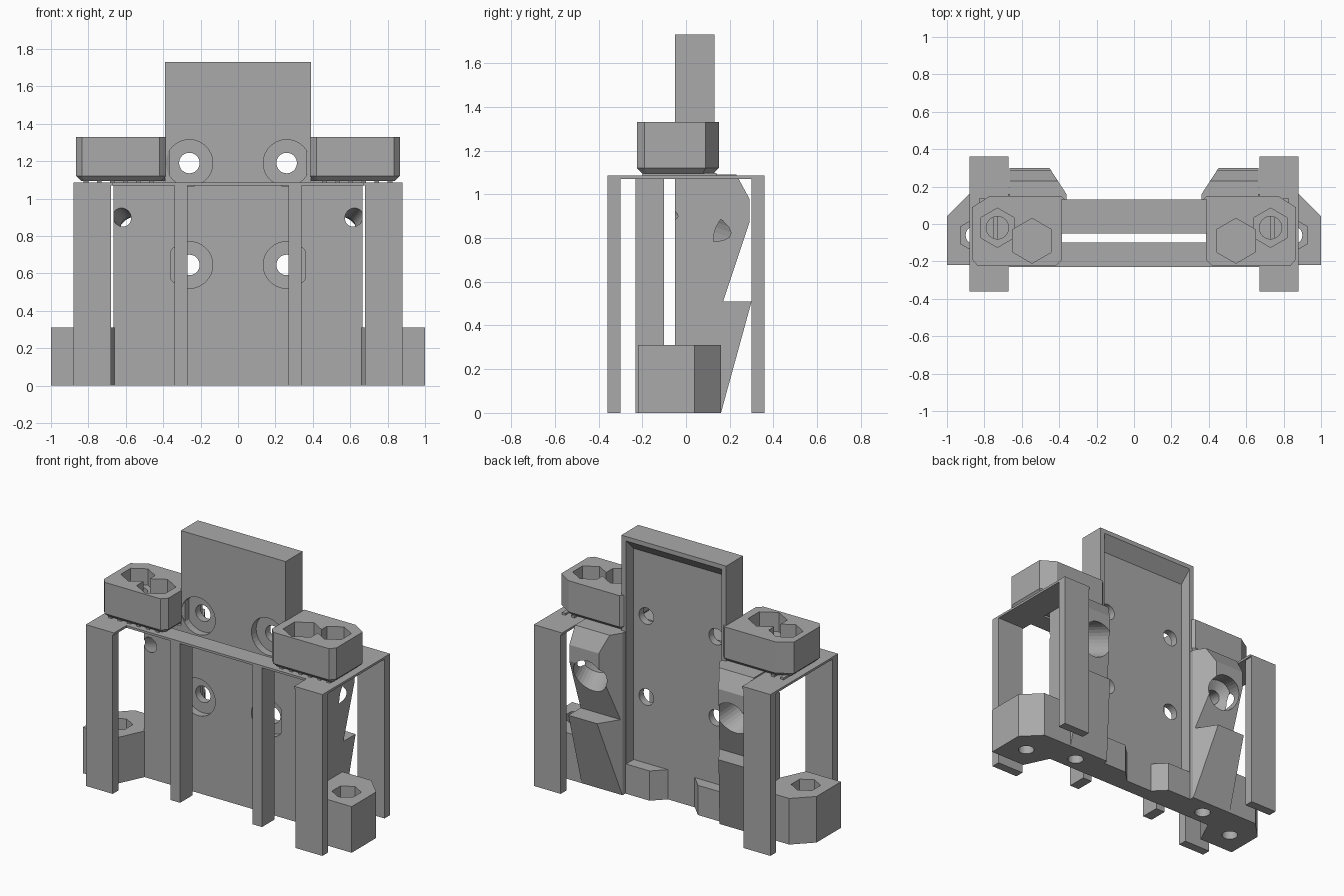
import bpy, bmesh, math
from mathutils import Vector, Matrix

cube = bpy.data.objects.get("Cube")
if cube:
    bpy.data.objects.remove(cube, do_unlink=True)

grey = bpy.data.materials.new("plain_grey")
grey.use_nodes = True
grey.diffuse_color = (0.4, 0.4, 0.4, 1)
grey.node_tree.nodes["Principled BSDF"].inputs["Base Color"].default_value = (0.4, 0.4, 0.4, 1)


def finish(name, bm):
    bmesh.ops.recalc_face_normals(bm, faces=bm.faces)
    mesh = bpy.data.meshes.new(name)
    bm.to_mesh(mesh)
    bm.free()
    mesh.materials.append(grey)
    obj = bpy.data.objects.new(name, mesh)
    bpy.context.collection.objects.link(obj)
    return obj


def prism(name, pts, lo, hi, axis="z", foot_bevel=0):
    """Extrude an outline along z (xy outline) or x (yz outline)."""
    bm = bmesh.new()
    place = (lambda p, w: (p[0], p[1], w)) if axis == "z" else (lambda p, w: (w, p[0], p[1]))
    face = bm.faces.new([bm.verts.new(place(p, lo)) for p in pts])
    base = list(face.edges)
    top = bmesh.ops.extrude_face_region(bm, geom=[face], use_keep_orig=True)
    verts = [v for v in top["geom"] if isinstance(v, bmesh.types.BMVert)]
    shift = Vector(place((0, 0), hi - lo))
    bmesh.ops.translate(bm, vec=shift, verts=verts)
    bmesh.ops.recalc_face_normals(bm, faces=bm.faces)
    if foot_bevel:
        bmesh.ops.bevel(bm, geom=base, offset=foot_bevel, segments=1, affect="EDGES")
    return finish(name, bm)


def box(name, x0, x1, y0, y1, z0, z1):
    return prism(name, [(x0, y0), (x1, y0), (x1, y1), (x0, y1)], z0, z1)


def lathe(name, profile, start, direction, sides=32, turn=0):
    """Solid of revolution from (radius, distance) pairs along a direction."""
    bm = bmesh.new()
    rings = []
    for r, t in profile:
        angles = [turn + 2 * math.pi * i / sides for i in range(sides)]
        rings.append([bm.verts.new((r * math.cos(a), r * math.sin(a), t)) for a in angles])
    for a, b in zip(rings, rings[1:]):
        for i in range(sides):
            j = (i + 1) % sides
            bm.faces.new((a[i], a[j], b[j], b[i]))
    bm.faces.new(rings[0])
    bm.faces.new(rings[-1])
    rot = Vector(direction).to_track_quat("Z", "Y").to_matrix().to_4x4()
    bm.transform(Matrix.Translation(start) @ rot)
    return finish(name, bm)


def cut(obj, *cutters):
    for c in cutters:
        mod = obj.modifiers.new("cut", "BOOLEAN")
        mod.operation, mod.solver, mod.object = "DIFFERENCE", "EXACT", c
    bpy.context.view_layer.update()
    mesh = bpy.data.meshes.new_from_object(obj.evaluated_get(bpy.context.evaluated_depsgraph_get()))
    obj.modifiers.clear()
    obj.data = mesh
    for c in cutters:
        bpy.data.objects.remove(c, do_unlink=True)
    return obj


def mirrored(obj):
    obj.modifiers.new("mirror", "MIRROR").use_mirror_merge = False
    return obj


def hex_pocket(x, y, r, z0, z1):
    return lathe("hex_cutter", [(r, 0), (r, z1 - z0)], (x, y, z0), (0, 0, 1), 6, math.pi / 2)


def bore(x, y, r, z0, z1):
    return lathe("bore_cutter", [(r, 0), (r, z1 - z0)], (x, y, z0), (0, 0, 1))


# Central plate: rear recess with a sloped top, four counterbored holes
plate = box("central_plate", -0.39, 0.39, -0.05, 0.13, 0, 1.73)
recess = prism("recess_cutter", [(0.05, -0.1), (0.2, -0.1), (0.2, 1.77), (0.05, 1.62)],
               -0.355, 0.355, "x")
holes = [lathe("screw_cutter", [(0.125, -0.1), (0.125, 0.05), (0.055, 0.0501), (0.055, 0.3)],
               (x, -0.05, z), (0, 1, 0)) for x in (-0.26, 0.26) for z in (0.645, 1.19)]
cut(plate, recess, *holes)

# Bottom stops inside the recess
mirrored(prism("recess_stop", [(0.37, 0.03), (0.1, 0.03), (0.1, 0.05), (0.18, 0.13), (0.37, 0.13)],
               0, 0.2))

# Side wings: notched wedge profile with a slanted inner flank
wing = prism("side_wing", [(-0.05, 0), (0.16, 0), (0.3, 0.51), (0.17, 0.51), (0.29, 0.87),
                           (0.29, 0.98), (0.23, 1.09), (-0.05, 1.09)], 0.36, 0.665, "x")
flank = prism("flank_cutter", [(0.28, 0.135), (0.345, 0.135), (0.475, 0.335), (0.28, 0.335)], -0.1, 1.2)
slanted_bore = lathe("slanted_cutter", [(0.047, -0.1), (0.047, 0.15), (0.11, 0.185), (0.122, 0.5)],
                     (0.62, -0.05, 0.9), (-0.07, 0.25, -0.085))
mirrored(cut(wing, flank, slanted_bore, bore(0.53, 0.05, 0.05, -0.1, 0.2)))

# Mounting feet with nut pockets
foot = prism("mounting_foot", [(0.65, -0.05), (0.66, -0.05), (0.74, -0.22), (1, -0.22), (1, 0.04),
                               (0.88, 0.16), (0.65, 0.16)], 0, 0.31)
mirrored(cut(foot, hex_pocket(0.85, -0.06, 0.09, 0.2, 0.4), bore(0.85, -0.06, 0.05, -0.1, 0.3)))

# Upper clamp blocks with two nut pockets each
block = prism("clamp_block", [(0.365, 0.125), (0.39, 0.15), (0.77, 0.15), (0.865, 0.09), (0.865, -0.19),
                              (0.835, -0.225), (0.42, -0.225), (0.385, -0.19), (0.385, -0.05),
                              (0.365, -0.04)], 1.095, 1.33, foot_bevel=0.025)
mirrored(cut(block, hex_pocket(0.73, -0.02, 0.105, 1.22, 1.4), bore(0.73, -0.02, 0.06, 1, 1.3),
             hex_pocket(0.545, -0.09, 0.12, 1.2, 1.4)))

# Support frame: corner legs, front ribs and the thin deck joining them
for name, y in (("front_leg", -0.36), ("back_leg", 0.3)):
    mirrored(box(name, 0.68, 0.88, y, y + 0.06, 0, 1.075))
mirrored(box("front_rib", 0.27, 0.34, -0.23, -0.1, 0, 1.075))
mirrored(box("side_deck", 0.67, 0.88, -0.36, 0.36, 1.07, 1.085))
box("front_deck", -0.68, 0.68, -0.23, -0.1, 1.07, 1.085)

# Small contact strips between deck and blocks
for i in range(6):
    x = 0.45 + 0.07 * i
    mirrored(box("contact_strip", x, x + 0.025, -0.2, -0.06 if x < 0.67 else 0.14, 1.083, 1.098))
